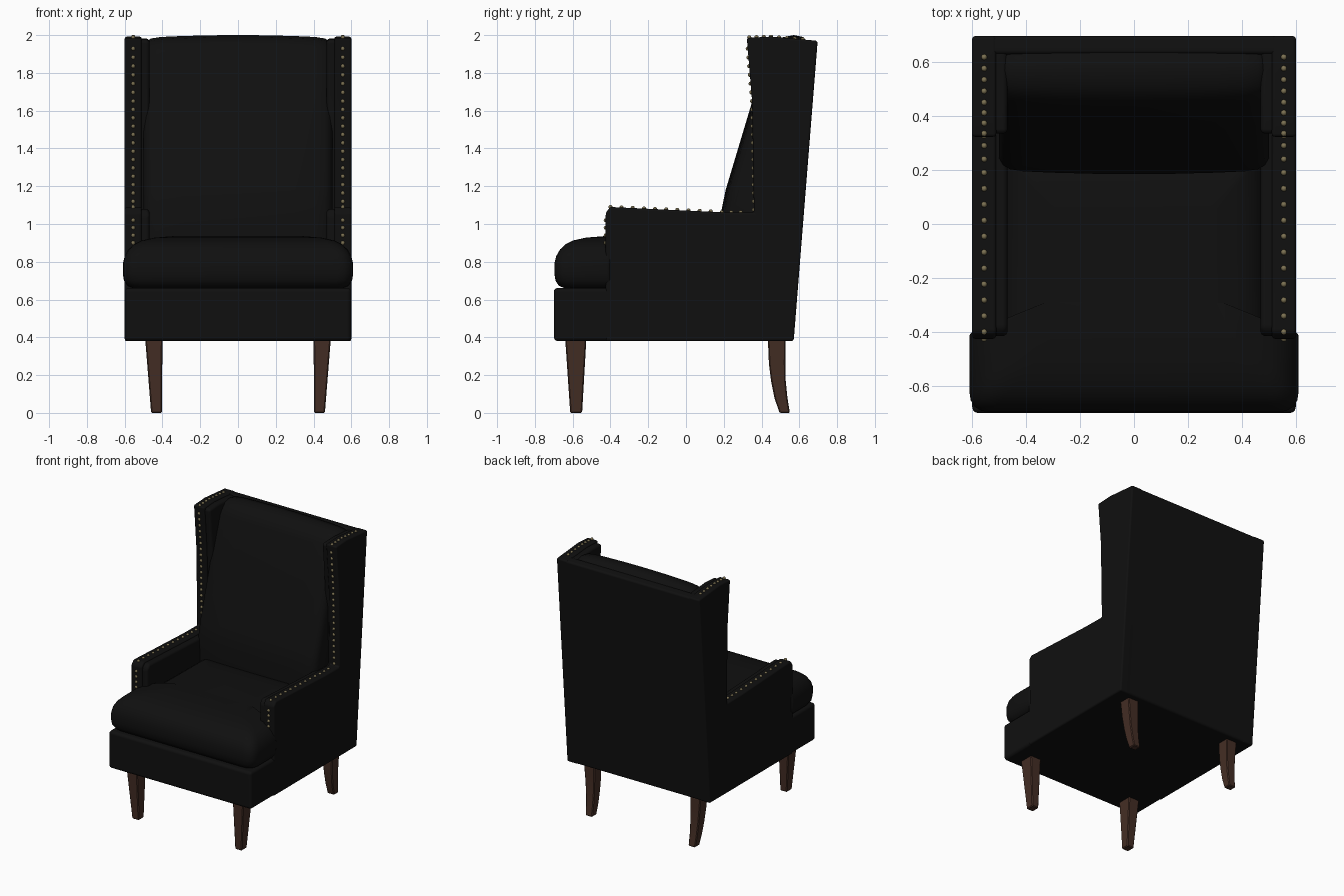
import bpy, bmesh, math
from mathutils import Vector, Matrix

if "Cube" in bpy.data.objects:
    bpy.data.objects.remove(bpy.data.objects["Cube"])


def material(name, rgb):
    m = bpy.data.materials.new(name)
    m.diffuse_color = (*rgb, 1)
    m.use_nodes = True
    m.node_tree.nodes["Principled BSDF"].inputs["Base Color"].default_value = m.diffuse_color
    return m


BLACK = material("black fabric", (0.005, 0.005, 0.005))
WOOD = material("dark brown wood", (0.058, 0.027, 0.018))
BRASS = material("antique brass", (0.2, 0.165, 0.085))


def finish(name, bm, mat, bevel=0, segments=3, angle=40):
    bmesh.ops.recalc_face_normals(bm, faces=bm.faces)
    me = bpy.data.meshes.new(name)
    bm.to_mesh(me)
    bm.free()
    me.materials.append(mat)
    ob = bpy.data.objects.new(name, me)
    bpy.context.collection.objects.link(ob)
    bpy.ops.object.select_all(action='DESELECT')
    ob.select_set(True)
    bpy.context.view_layer.objects.active = ob
    if bevel:
        mod = ob.modifiers.new("soft edges", 'BEVEL')
        mod.width, mod.segments = bevel, segments
        mod.limit_method = 'ANGLE'
        mod.angle_limit = math.radians(25)
        bpy.ops.object.modifier_apply(modifier=mod.name)
    bpy.ops.object.shade_smooth_by_angle(angle=math.radians(angle))
    if bevel:
        mod = ob.modifiers.new("flat panels", 'WEIGHTED_NORMAL')
        mod.keep_sharp = True
    return ob


def loft(rings):
    """Skin a list of equal-length closed rings and cap both ends."""
    bm = bmesh.new()
    rows = [[bm.verts.new(p) for p in ring] for ring in rings]
    n = len(rows[0])
    for a, b in zip(rows, rows[1:]):
        for i in range(n):
            j = (i + 1) % n
            bm.faces.new((a[i], a[j], b[j], b[i]))
    bm.faces.new(rows[0])
    bm.faces.new(rows[-1])
    return bm


def prism(profile, x0, x1):
    """Extrude a (y, z) profile across x."""
    return loft([[(x, y, z) for y, z in profile] for x in (x0, x1)])


# Upholstered base and raked outer back
finish("seat_base", prism([(-0.70, 0.38), (-0.70, 0.662), (0.56, 0.662), (0.565, 0.38)],
                          -0.599, 0.599), BLACK, 0.022)
finish("outer_back", prism([(0.45, 0.381), (0.57, 0.381), (0.697, 1.968), (0.63, 1.975)],
                           -0.599, 0.599), BLACK, 0.015)

# Side panels (arm and wing in one outline) with padded inner faces
side = [(-0.425, 0.38), (-0.425, 1.06), (-0.40, 1.09), (0.19, 1.062), (0.36, 1.06),
        (0.35, 1.65), (0.322, 1.985), (0.45, 1.992), (0.697, 1.97), (0.57, 0.38)]
pad = [(-0.415, 0.68), (-0.415, 1.05), (-0.39, 1.08), (0.19, 1.052), (0.37, 1.05),
       (0.36, 1.65), (0.333, 1.975), (0.45, 1.982), (0.66, 1.965), (0.55, 0.68)]
for s, tag in ((-1, "left"), (1, "right")):
    finish(tag + "_arm_and_wing", prism(side, s * 0.51, s * 0.6), BLACK, 0.012)
    finish(tag + "_inner_padding", prism(pad, s * 0.468, s * 0.56), BLACK, 0.04, 4)

# Inner back: leaning pad with a rolled top, softened toward its ends
back = [(0.19, 0.85), (0.185, 1.06), (0.21, 1.18), (0.345, 1.63), (0.435, 1.90),
        (0.46, 1.955), (0.51, 1.988), (0.57, 2.0), (0.62, 1.99), (0.65, 1.95), (0.56, 0.85)]
drops = [(0.5, 0.06), (0.485, 0.034), (0.46, 0.018), (0.41, 0.010), (0.3, 0.005), (0.15, 0.001)]
slices = [(-x, d) for x, d in drops] + [(0, 0)] + drops[::-1]
finish("inner_back", loft([[(x, y + (d if y < 0.5 else 0), z - (d if z > 1.93 else 0))
                            for y, z in back] for x, d in slices]), BLACK, angle=50)


# T-shaped seat cushion made of stacked, inset outlines
def rounded(points, steps=4):
    out = []
    n = len(points)
    for i, (x, y, r) in enumerate(points):
        p = Vector((x, y))
        a = p + (Vector(points[i - 1][:2]) - p).normalized() * r
        b = p + (Vector(points[(i + 1) % n][:2]) - p).normalized() * r
        for k in range(steps + 1):
            t = k / steps
            out.append(a * (1 - t) ** 2 + p * 2 * t * (1 - t) + b * t * t)
    return out


half = [(0.61, -0.697, 0.08), (0.61, -0.40, 0.02), (0.50, -0.40, 0.02), (0.49, 0.30, 0.03)]
outline = rounded(half + [(-x, y, r) for x, y, r in half[::-1]])
levels = [(0.662, 0.05), (0.672, 0.025), (0.70, 0.006), (0.74, 0), (0.79, 0), (0.83, 0.010),
          (0.865, 0.030), (0.893, 0.060), (0.913, 0.10), (0.928, 0.17), (0.936, 0.27)]
finish("seat_cushion", loft([[(p.x * (1 - i / 0.61), -0.2 + (p.y + 0.2) * (1 - i / 0.5), z)
                              for p in outline] for z, i in levels]), BLACK, angle=60)

# Nail heads along arm front, arm top, wing front and wing top
trail = [((-0.425, 0.90), (-0.425, 1.06), 0.044), ((-0.40, 1.09), (0.19, 1.064), 0.061),
         ((0.19, 1.062), (0.34, 1.061), 0.055), ((0.36, 1.075), (0.35, 1.65), 0.045),
         ((0.35, 1.65), (0.323, 1.975), 0.045), ((0.335, 1.988), (0.45, 1.991), 0.041),
         ((0.45, 1.991), (0.66, 1.974), 0.041)]
for s, tag in ((-1, "left"), (1, "right")):
    bm = bmesh.new()
    for a, b, gap in trail:
        a, b = Vector(a), Vector(b)
        count = max(1, round((b - a).length / gap))
        for k in range(count):
            y, z = a.lerp(b, k / count)
            bmesh.ops.create_uvsphere(bm, u_segments=10, v_segments=6, radius=0.011,
                                      matrix=Matrix.Translation((s * 0.555, y, z)))
    finish(tag + "_nail_heads", bm, BRASS, angle=60)

# Legs: straight tapered in front, swept back at the rear
# each section is (z, inner x, outer x, front y, rear y)
front = [(0.40, 0.40, 0.492, -0.64, -0.527), (0.0, 0.403, 0.46, -0.613, -0.55)]
rear = [(0.40, 0.40, 0.492, 0.433, 0.527), (0.26, 0.401, 0.48, 0.439, 0.526),
        (0.17, 0.402, 0.473, 0.450, 0.528), (0.08, 0.403, 0.466, 0.468, 0.537),
        (0.0, 0.403, 0.46, 0.495, 0.55)]
for s, tag in ((-1, "left"), (1, "right")):
    for name, sections in (("front_leg", front), ("rear_leg", rear)):
        rings = [[(s * x0, y0, z), (s * x1, y0, z), (s * x1, y1, z), (s * x0, y1, z)]
                 for z, x0, x1, y0, y1 in sections]
        finish(tag + "_" + name, loft(rings), WOOD, 0.006, 1, 25)
